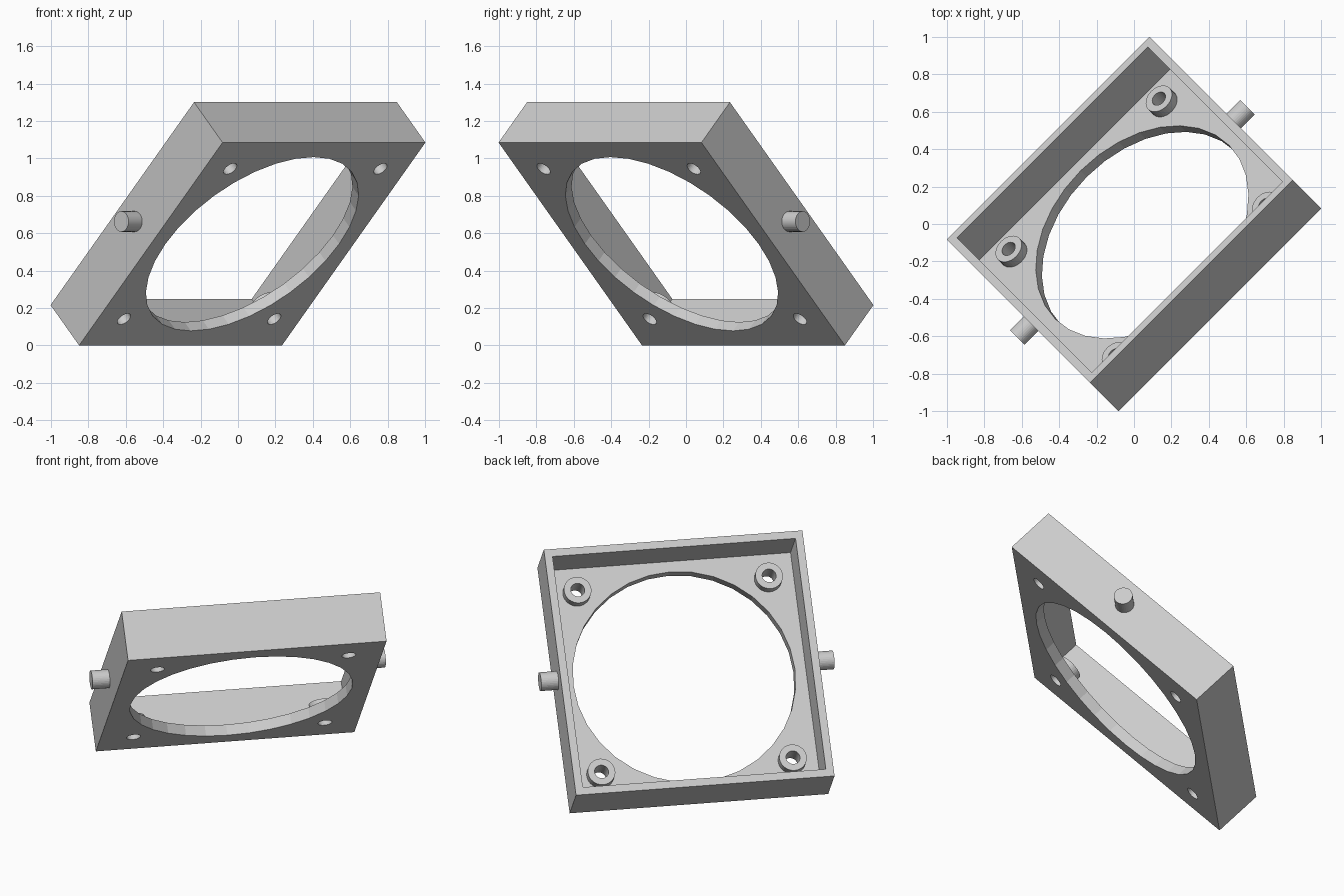
import bpy
from math import radians
from mathutils import Matrix, Vector

if "Cube" in bpy.data.objects:
    bpy.data.objects.remove(bpy.data.objects["Cube"], do_unlink=True)

SIDE, DEPTH, WALL, FLOOR = 1.534, 0.305, 0.046, 0.066
SCREW = 0.568          # screw offset from the centre
BOSS_TOP = 0.122
PIN_Z, PIN_LEN = 0.17, 0.103
SIDES = 32

grey = bpy.data.materials.new("light grey")
grey.use_nodes = True
colour = (0.6, 0.6, 0.6, 1)
grey.diffuse_color = colour
grey.node_tree.nodes["Principled BSDF"].inputs["Base Color"].default_value = colour

# Local frame: x along the pins, z out of the open side of the tray
tilt = Matrix.Rotation(radians(45), 4, 'Z') @ Matrix.Rotation(radians(-45), 4, 'X')
frame = (Matrix.Translation((0, 0, 0.65)) @ tilt
         @ Matrix.Translation((0, 0, -DEPTH / 2)))


def finish(name):
    ob = bpy.context.object
    ob.name = ob.data.name = name
    ob.data.materials.append(grey)
    return ob


def box(name, width, low, high):
    bpy.ops.mesh.primitive_cube_add(size=1)
    ob = finish(name)
    ob.data.transform(Matrix.Translation((0, 0, (low + high) / 2))
                      @ Matrix.Diagonal((width, width, high - low, 1)))
    return ob


def cylinder(name, radius, low, high, x=0, y=0):
    bpy.ops.mesh.primitive_cylinder_add(vertices=SIDES, radius=radius, depth=high - low)
    ob = finish(name)
    ob.data.transform(Matrix.Translation((x, y, (low + high) / 2)))
    return ob


def cut(target, cutter):
    mod = target.modifiers.new("cut", 'BOOLEAN')
    mod.operation, mod.solver, mod.object = 'DIFFERENCE', 'EXACT', cutter
    bpy.context.view_layer.objects.active = target
    bpy.ops.object.modifier_apply(modifier=mod.name)


# Open tray with the large round opening
tray = box("tray", SIDE, 0, DEPTH)
cutters = [box("pocket_cutter", SIDE - 2 * WALL, FLOOR, DEPTH + 0.1),
           cylinder("opening_cutter", 0.657, -0.1, FLOOR + 0.1)]
for cutter in cutters:
    cut(tray, cutter)
parts = [tray]

# Four screw bosses, drilled through together with the floor
for x in (-SCREW, SCREW):
    for y in (-SCREW, SCREW):
        boss = cylinder("screw_boss", 0.081, FLOOR - 0.01, BOSS_TOP, x, y)
        drill = cylinder("screw_cutter", 0.041, -0.1, BOSS_TOP + 0.1, x, y)
        cut(tray, drill)
        cut(boss, drill)
        cutters.append(drill)
        parts.append(boss)

# Pivot pins on the two opposite walls
for side, name in ((1, "left_pin"), (-1, "right_pin")):
    pin = cylinder(name, 0.055, SIDE / 2 - 0.02, SIDE / 2 + PIN_LEN)
    pin.data.transform(Matrix.Translation((0, 0, PIN_Z))
                       @ Matrix.Rotation(radians(90 * side), 4, 'Y'))
    parts.append(pin)

for cutter in cutters:
    bpy.data.objects.remove(cutter, do_unlink=True)

# Tilt every part into place
for ob in parts:
    ob.data.transform(frame)
    ob.data.update()
